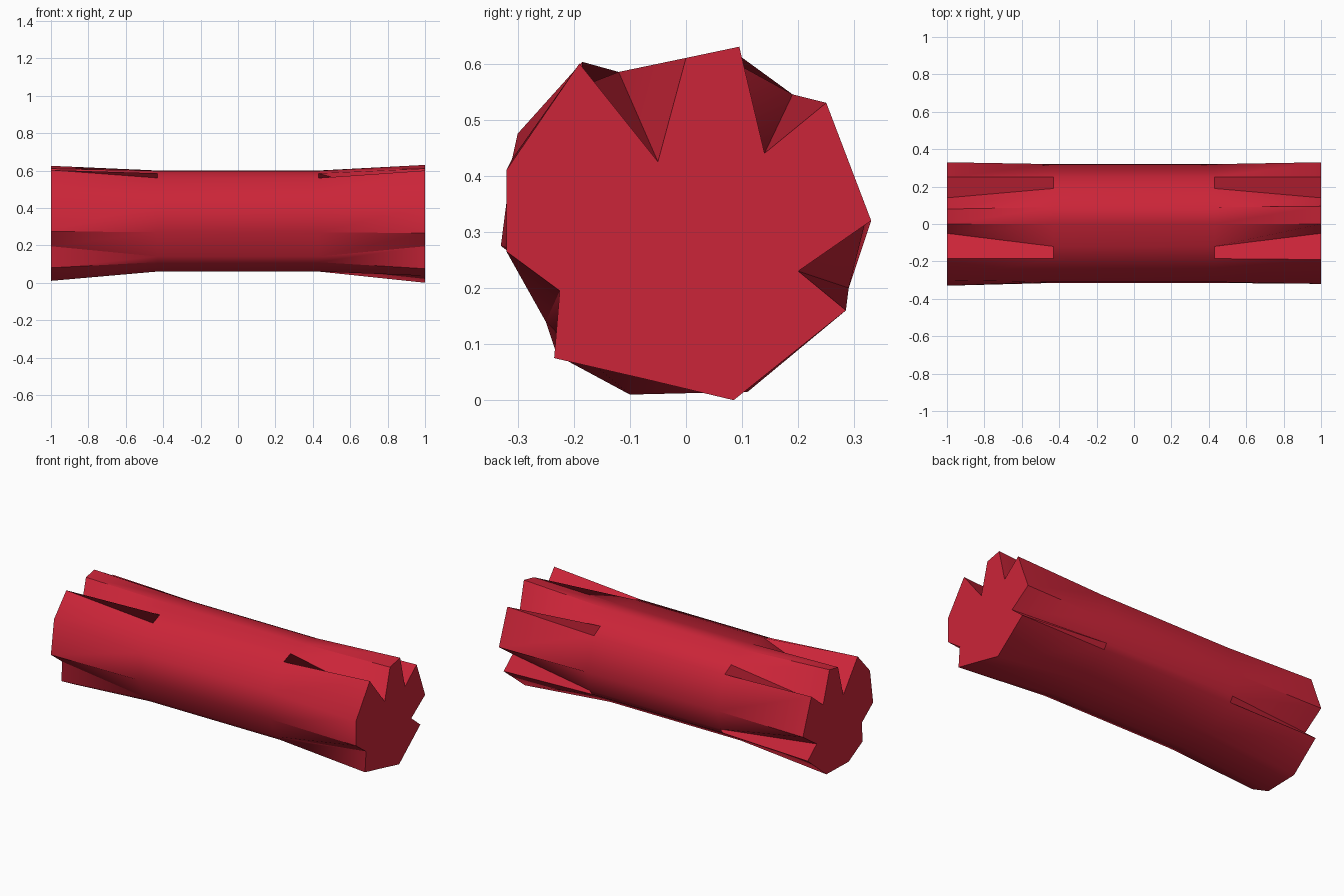
import bpy
import bmesh
import math

cube = bpy.data.objects.get("Cube")
if cube:
    bpy.data.objects.remove(cube, do_unlink=True)

# Single red material
red = bpy.data.materials.new("deep_red")
red.use_nodes = True
colour = (0.6, 0.018, 0.04, 1)
red.diffuse_color = colour
red.node_tree.nodes["Principled BSDF"].inputs["Base Color"].default_value = colour

# Cross-sections as (y, z), clockwise from the top; notches share the same slots
right_end = [(.095, .63), (.14, .44), (.25, .53), (.33, .32), (.2, .23),
             (.285, .16), (.085, 0), (-.07, .037), (-.235, .075), (-.225, .195),
             (-.32, .265), (-.32, .41), (-.19, .6), (-.05, .425), (0, .61)]
waist = [(.09, .6), (.19, .545), (.25, .51), (.32, .32), (.29, .2),
         (.27, .17), (.1, .06), (-.1, .06), (-.22, .11), (-.25, .14),
         (-.315, .27), (-.31, .43), (-.185, .56), (-.12, .585), (0, .598)]
left_end = list(right_end)
left_end[0] = (.08, .625)
left_end[6:9] = [(.11, .015), (-.1, .01), (-.23, .08)]
left_end[10:13] = [(-.33, .275), (-.3, .475), (-.185, .603)]
notches = (1, 4, 9, 13)

# Loft the notched bar through its sections
bm = bmesh.new()
rings = [[bm.verts.new((x, y, z)) for y, z in section]
         for x, section in ((-1, left_end), (-.43, waist), (.43, waist), (1, right_end))]
count = len(waist)
for a, b in zip(rings, rings[1:]):
    for i in range(count):
        j = (i + 1) % count
        bm.faces.new((a[i], a[j], b[j], b[i]))
bm.faces.new(rings[0])
bm.faces.new(rings[-1])
bmesh.ops.recalc_face_normals(bm, faces=bm.faces)
mesh = bpy.data.meshes.new("notched_bar")
bm.to_mesh(mesh)
bm.free()
mesh.materials.append(red)
bar = bpy.data.objects.new("notched_bar", mesh)
bpy.context.collection.objects.link(bar)

# Round shading along the body, crisp ends and notch rims
bpy.ops.object.select_all(action='DESELECT')
bar.select_set(True)
bpy.context.view_layer.objects.active = bar
bpy.ops.object.shade_smooth_by_angle(angle=math.radians(48))
for edge in mesh.edges:
    slots = {v % count for v in edge.vertices}
    levels = {v // count for v in edge.vertices}
    if len(slots) == 1 and levels != {1, 2}:
        slot = slots.pop()
        if any((slot - n) % count in (0, 1, count - 1) for n in notches):
            edge.use_edge_sharp = True
